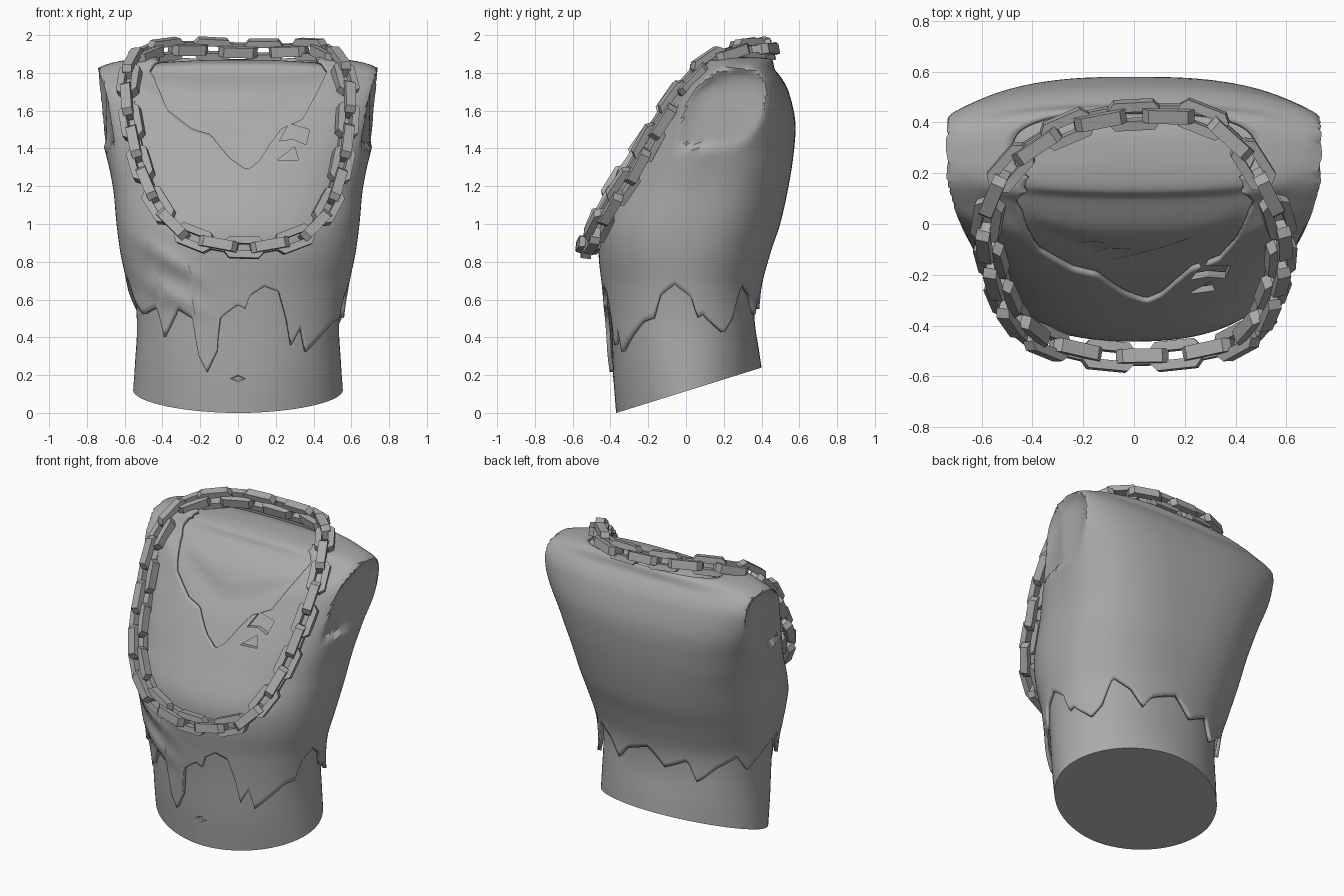
import bpy, bmesh, math
from mathutils import Vector, Matrix

if "Cube" in bpy.data.objects:
    bpy.data.objects.remove(bpy.data.objects["Cube"])

grey = bpy.data.materials.new("stone_grey")
grey.diffuse_color = (0.4, 0.4, 0.4, 1)
grey.use_nodes = True
grey.node_tree.nodes["Principled BSDF"].inputs["Base Color"].default_value = grey.diffuse_color

# Torso rings: parameter, height, half width, front y, back y
RINGS = [(0, 0, .555, -.37, .40), (.2, .2, .545, -.385, .385), (.45, .45, .535, -.395, .365),
         (.65, .65, .55, -.41, .365), (.85, .85, .59, -.43, .415), (1, 1, .61, -.415, .465),
         (1.2, 1.2, .63, -.32, .51), (1.4, 1.4, .675, -.215, .54), (1.55, 1.55, .73, -.125, .545),
         (1.7, 1.7, .79, -.03, .51), (1.8, 1.765, .79, .05, .475), (1.9, 1.80, .74, .10, .44),
         (2.1, 1.845, .50, .13, .42), (2.3, 1.865, .25, .2, .36), (2.45, 1.87, .06, .26, .31)]
# Ragged hem height and neckline parameter, by degrees from the front (right side positive)
HEM = [(-180, .66), (-170, .55), (-155, .62), (-148, .48), (-135, .58), (-120, .65), (-110, .55),
       (-100, .62), (-90, .68), (-80, .72), (-70, .58), (-61, .52), (-47, .56), (-42, .4), (-32, .55),
       (-23, .5), (-20, .3), (-16, .22), (-10, .33), (-8, .5), (0, .57), (3, .55), (5, .62), (12, .67),
       (20, .64), (25, .5), (28, .36), (34, .45), (38, .32), (49, .4), (61, .48), (70, .5), (76, .62),
       (86, .68), (97, .6), (99, .5), (104, .52), (119, .38), (128, .5), (137, .68), (150, .62),
       (158, .52), (165, .6), (180, .66)]
NECK = [(-180, 2.1), (-60, 2.15), (-40, 2.05), (-33, 1.95), (-26, 1.8), (-24, 1.7), (-22, 1.6),
        (-13, 1.5), (-6.5, 1.47), (-1.5, 1.35), (1.5, 1.28), (5, 1.33), (8, 1.41), (12, 1.5),
        (20, 1.55), (24, 1.68), (27, 1.8), (33, 1.95), (40, 2.05), (60, 2.15), (180, 2.1)]


def linear(table, t):
    for (a, p), (b, q) in zip(table, table[1:]):
        if t <= b:
            return p + (q - p) * (t - a) / (b - a)
    return table[-1][1]


def ring(s):
    """Smooth interpolation between the torso rings."""
    i = max(k for k in range(len(RINGS) - 1) if RINGS[k][0] <= s or k == 0)
    p, q = RINGS[i], RINGS[i + 1]
    o, r = RINGS[max(i - 1, 0)], RINGS[min(i + 2, len(RINGS) - 1)]
    h = q[0] - p[0]
    t = (s - p[0]) / h
    res = []
    for k in range(1, 5):
        m0 = (q[k] - o[k]) / (q[0] - o[0]) * h
        m1 = (r[k] - p[k]) / (r[0] - p[0]) * h
        res.append((2*t**3 - 3*t*t + 1)*p[k] + (t**3 - 2*t*t + t)*m0 + (3*t*t - 2*t**3)*q[k] + (t**3 - t*t)*m1)
    return res


def power(v, e):
    return math.copysign(abs(v) ** e, v)


def point(deg, s, d):
    """Point on the torso surface, pushed out by d."""
    z, a, yf, yb = ring(s)
    a, yf, yb = a + d, yf - d, yb + d
    n = 1.9 + .3 * min(1, s / .4) + .5 * min(1, max(0, (s - .7) / .6))
    t = math.radians(deg)
    x = a * power(math.sin(t), 2 / n)
    y = (yf + yb) / 2 - (yb - yf) / 2 * power(math.cos(t), 2 / n)
    if s < .5:                                   # slanted waist opening
        z += (1 - s / .5) * (.115 + .312 * y)
    if s > 1.8:
        z += d * min(1, (s - 1.8) * 5)
    # shallow arm sockets cut into the sides
    lim = .725 + d * .3 - .1 * max(0, 1.83 - z) - .22 * max(0, .17 - y) + max(0, 1.42 - z)
    if abs(x) > lim:
        x = math.copysign(lim - .35 * min(abs(x) - lim, max(0, 1.86 - z)), x)
    front = max(0, math.cos(t))
    # collarbone crease and cloth folds
    if s < 1.85:
        y += .025 * front * math.exp(-((z - 1.5 - .5 * abs(x)) / .03) ** 2) * max(0, min(1, (.5 - abs(x)) * 8))
    if d and x < 0 and front:
        fade = math.exp(-((x + .4) / .18) ** 2)
        y -= .03 * front * fade * (math.exp(-((z + .6 * x - .6) / .045) ** 2)
                                   + math.exp(-((z + .5 * x - .45) / .045) ** 2))
    return Vector((x, y, z))


def make(name, verts, faces, angle=35):
    me = bpy.data.meshes.new(name)
    me.from_pydata(verts, [], faces)
    me.materials.append(grey)
    bm = bmesh.new()
    bm.from_mesh(me)
    bmesh.ops.recalc_face_normals(bm, faces=bm.faces)
    bm.to_mesh(me)
    bm.free()
    ob = bpy.data.objects.new(name, me)
    bpy.context.collection.objects.link(ob)
    if angle:
        bpy.ops.object.select_all(action='DESELECT')
        ob.select_set(True)
        bpy.context.view_layer.objects.active = ob
        bpy.ops.object.shade_smooth_by_angle(angle=math.radians(angle))
    return ob


def loft(name, degs, rows, low, high, d, cap):
    verts, faces, cols = [], [], len(degs)
    for j in range(rows + 1):
        for deg in degs:
            a, b = low(deg), high(deg)
            verts.append(point(deg, a + (b - a) * j / rows, d))
    for j in range(rows):
        for i in range(cols):
            k = (i + 1) % cols
            faces.append((j*cols + i, j*cols + k, (j+1)*cols + k, (j+1)*cols + i))
    if cap:
        faces.append(tuple(range(cols)))
        faces.append(tuple(range(rows * cols, (rows + 1) * cols)))
    return make(name, verts, faces)


# Bare torso and torn shirt, with finer columns at the front
loft("torso", range(-180, 180, 4), 60, lambda t: 0, lambda t: 2.45, 0, True)
columns = [*range(-180, -40, 2), *range(-40, 40), *range(40, 180, 2)]
shirt = loft("torn_shirt", columns, 50, lambda t: linear(HEM, t), lambda t: linear(NECK, t), .022, False)
solid = shirt.modifiers.new("thickness", 'SOLIDIFY')
solid.thickness = .022
solid.offset = 0

# Tears in the chest of the shirt
TEARS = [[(.22, 1.44), (.27, 1.53), (.38, 1.50), (.36, 1.42), (.29, 1.45)],
         [(.21, 1.34), (.30, 1.41), (.32, 1.34)]]
for i, pts in enumerate(TEARS):
    n = len(pts)
    verts = [(x, y, z) for y in (-.6, .1) for x, z in pts]
    faces = [tuple(range(n)), tuple(range(n, 2 * n))]
    faces += [(k, (k + 1) % n, (k + 1) % n + n, k + n) for k in range(n)]
    cutter = make("tear_cutter_%d" % (i + 1), verts, faces, 0)
    cutter.hide_render = True
    cutter.hide_set(True)
    cut = shirt.modifiers.new("tear", 'BOOLEAN')
    cut.operation, cut.object, cut.solver = 'DIFFERENCE', cutter, 'EXACT'

# Navel
make("navel", [(-.04, -.384, .18), (0, -.39, .165), (.04, -.384, .18), (0, -.39, .2), (0, -.375, .185)],
     [(0, 1, 4), (1, 2, 4), (2, 3, 4), (3, 0, 4)], 0)

# Chain: closed path resampled at equal steps
PATH = [Vector(p) for p in (
    (0, .43, 1.92), (.25, .42, 1.92), (.42, .3, 1.92), (.52, .14, 1.86), (.575, 0, 1.73),
    (.575, -.16, 1.5), (.54, -.28, 1.28), (.48, -.4, 1.1), (.36, -.48, .95), (.13, -.52, .88),
    (-.1, -.52, .89), (-.3, -.48, .96), (-.42, -.42, 1.1), (-.5, -.32, 1.27), (-.55, -.18, 1.47),
    (-.58, -.02, 1.71), (-.53, .16, 1.87), (-.4, .3, 1.92), (-.2, .4, 1.93))]
dense = []
for i in range(len(PATH)):
    o, p, q, r = (PATH[(i + k) % len(PATH)] for k in (-1, 0, 1, 2))
    for t in (k / 20 for k in range(20)):
        dense.append(.5 * (2*p + (q - o)*t + (2*o - 5*p + 4*q - r)*t*t + (3*p - o - 3*q + r)*t**3))
dist = [0]
for a, b in zip(dense, dense[1:] + dense[:1]):
    dist.append(dist[-1] + (b - a).length)


def along(length):
    length %= dist[-1]
    i = max(k for k in range(len(dense)) if dist[k] <= length)
    return dense[i].lerp(dense[(i + 1) % len(dense)], (length - dist[i]) / (dist[i + 1] - dist[i]))


# One link is an eight-cornered ring with a square section
OUTLINE = [(.06, .038), (.085, .018), (.085, -.018), (.06, -.038),
           (-.06, -.038), (-.085, -.018), (-.085, .018), (-.06, .038)]
SECTION = [(1, 1), (1, -1), (-1, -1), (-1, 1)]
LINKS = 2 * round(dist[-1] / .135 / 2)
verts, faces = [], []
for i in range(LINKS):
    c = along(dist[-1] * i / LINKS)
    tan = (along(dist[-1] * i / LINKS + .05) - along(dist[-1] * i / LINKS - .05)).normalized()
    out = c - Vector((0, .25, 1.2))
    out = (out - tan * out.dot(tan)).normalized()
    out.rotate(Matrix.Rotation(math.radians(30 + 90 * (i % 2)), 3, tan))
    side = out.cross(tan)
    base = len(verts)
    for u, v in OUTLINE:
        for r, h in SECTION:
            verts.append(c + tan * (u + .018 * r * (1 if u > 0 else -1))
                         + side * (v * (1 + .5 * r)) + out * (.027 * h))
    for k in range(8):
        for m in range(4):
            a, b = base + k * 4, base + (k + 1) % 8 * 4
            faces.append((a + m, a + (m + 1) % 4, b + (m + 1) % 4, b + m))
make("chain_necklace", verts, faces, 0)
